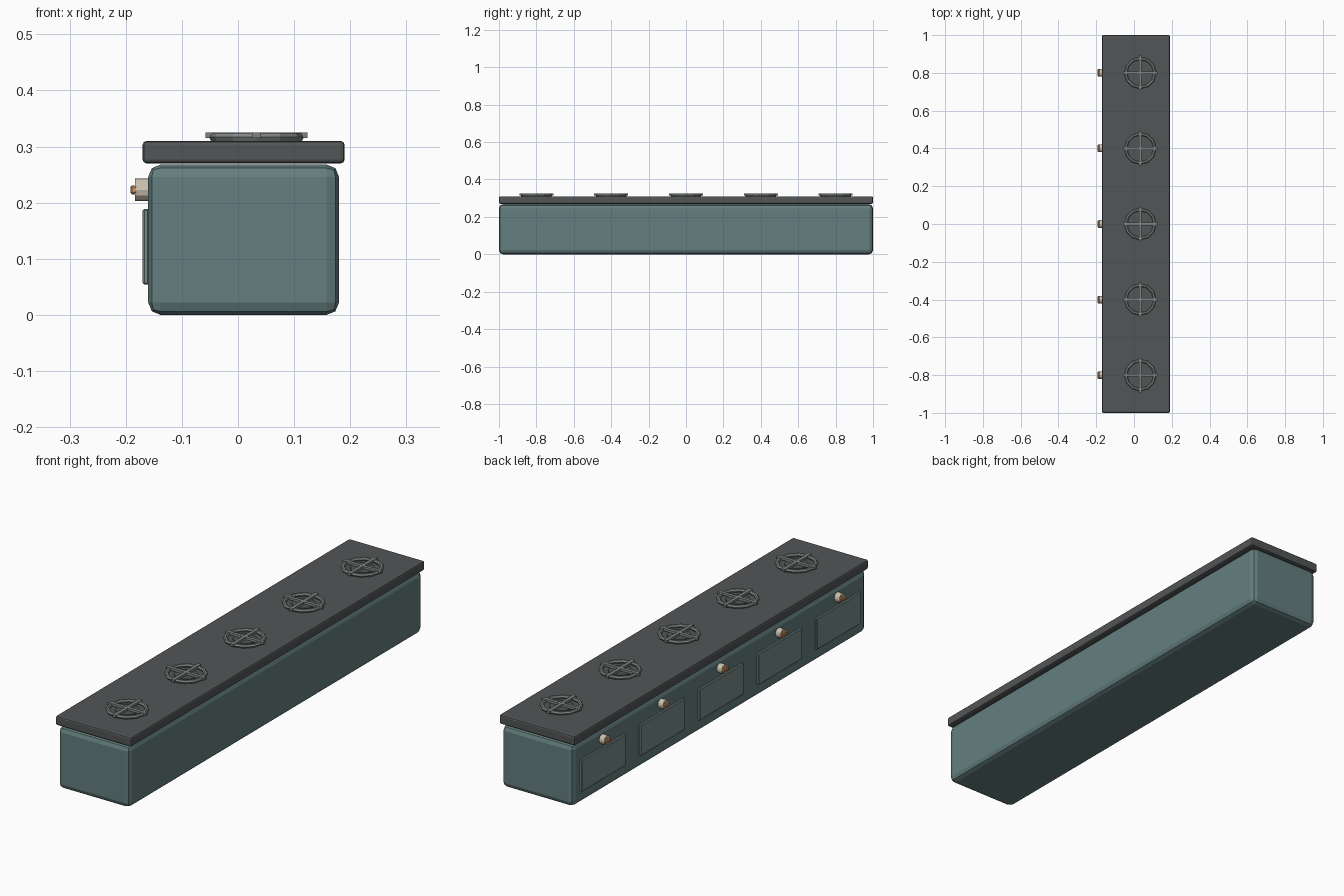
import bpy
from math import radians

if "Cube" in bpy.data.objects:
    bpy.data.objects.remove(bpy.data.objects["Cube"])


def mat(name, rgb):
    m = bpy.data.materials.new(name)
    m.diffuse_color = (*rgb, 1)
    m.use_nodes = True
    m.node_tree.nodes["Principled BSDF"].inputs["Base Color"].default_value = m.diffuse_color
    return m


TEAL = mat("teal_enamel", (0.13, 0.21, 0.21))
PANEL = mat("door_enamel", (0.18, 0.26, 0.25))
DARK = mat("dark_iron", (0.085, 0.09, 0.092))
IRON = mat("grate_iron", (0.22, 0.23, 0.23))
CREAM = mat("cream", (0.60, 0.54, 0.43))
COPPER = mat("copper", (0.60, 0.27, 0.11))


def finish(ob, name, m, bevel=0, segments=1):
    ob.name = name
    ob.data.materials.append(m)
    if bevel:
        b = ob.modifiers.new("bevel", "BEVEL")
        b.width, b.segments = bevel, segments
    return ob


def box(name, lo, hi, m, bevel=0, segments=1):
    bpy.ops.mesh.primitive_cube_add(size=1, location=[(a + b) / 2 for a, b in zip(lo, hi)])
    ob = bpy.context.object
    ob.scale = [b - a for a, b in zip(lo, hi)]
    bpy.ops.object.transform_apply(location=False, rotation=False, scale=True)
    return finish(ob, name, m, bevel, segments)


def cylinder(name, loc, r, depth, m, sides=12, rot=(0, 0, 0)):
    bpy.ops.mesh.primitive_cylinder_add(vertices=sides, radius=r, depth=depth,
                                        location=loc, rotation=rot)
    return finish(bpy.context.object, name, m)


# stove body and overhanging top
box("stove_body", (-0.16, -1, 0), (0.18, 1, 0.268), TEAL, 0.022, 2)
box("stove_top", (-0.17, -1, 0.27), (0.19, 1, 0.31), DARK, 0.007, 2)

CX = 0.033
for i in range(5):
    y = -0.8 + 0.4 * i
    # burner with ring and crossed bars
    cylinder(f"burner_{i}", (CX, y, 0.311), 0.048, 0.008, DARK)
    bpy.ops.mesh.primitive_torus_add(location=(CX, y, 0.317), major_radius=0.077,
                                     minor_radius=0.008, major_segments=12, minor_segments=6)
    finish(bpy.context.object, f"grate_ring_{i}", IRON)
    box(f"grate_bar_x_{i}", (CX - 0.091, y - 0.007, 0.315), (CX + 0.091, y + 0.007, 0.325), IRON)
    box(f"grate_bar_y_{i}", (CX - 0.007, y - 0.091, 0.315), (CX + 0.007, y + 0.091, 0.325), IRON)
    # oven door and control knob on the left side
    box(f"oven_door_{i}", (-0.17, y - 0.15, 0.054), (-0.158, y + 0.15, 0.189), PANEL, 0.003)
    cylinder(f"knob_{i}", (-0.17, y, 0.223), 0.02, 0.027, CREAM, 12, (0, radians(90), 0))
    box(f"knob_grip_{i}", (-0.192, y - 0.02, 0.215), (-0.18, y + 0.02, 0.231), COPPER, 0.003)
